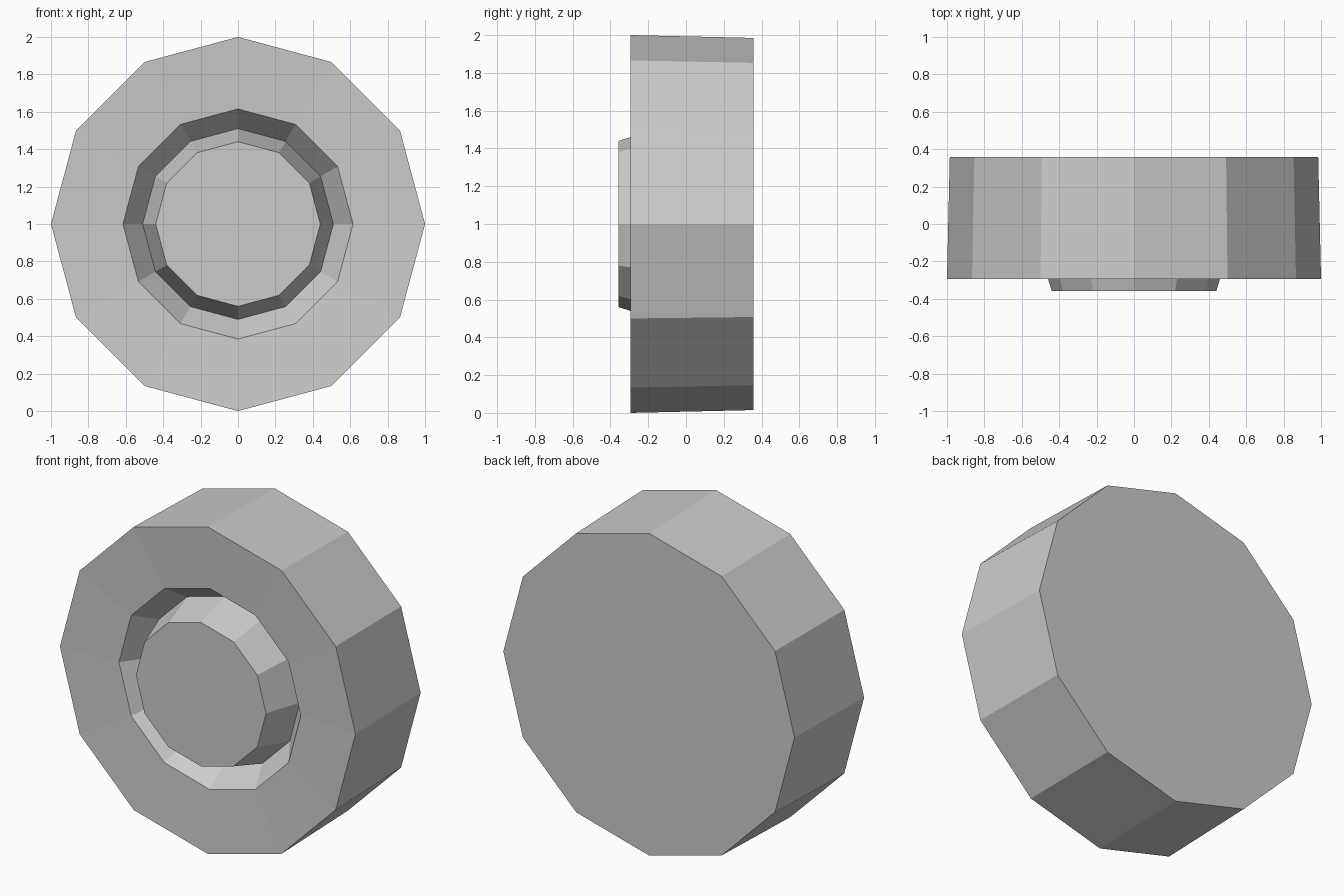
import bpy, bmesh
from math import cos, sin, tau

if "Cube" in bpy.data.objects:
    bpy.data.objects.remove(bpy.data.objects["Cube"])

SIDES = 12
CENTRE_Z = 1.0


def lathe(name, profile):
    """Revolve (radius, y) points around the axle and cap both ends."""
    bm = bmesh.new()
    rings = []
    for r, y in profile:
        rings.append([bm.verts.new((r * cos(tau * i / SIDES), y,
                                    CENTRE_Z + r * sin(tau * i / SIDES)))
                      for i in range(SIDES)])
    for a, b in zip(rings, rings[1:]):
        for i in range(SIDES):
            j = (i + 1) % SIDES
            bm.faces.new((a[i], a[j], b[j], b[i]))
    bm.faces.new(rings[0])
    bm.faces.new(rings[-1])
    bmesh.ops.recalc_face_normals(bm, faces=bm.faces)
    mesh = bpy.data.meshes.new(name)
    bm.to_mesh(mesh)
    bm.free()
    obj = bpy.data.objects.new(name, mesh)
    bpy.context.collection.objects.link(obj)
    return obj


# Wheel: back cap, tread, front sidewall, sloped groove, raised hub cap
lathe("wheel", [
    (0.985, 0.358),    # back edge of tread
    (1.0, -0.293),     # front edge of tread
    (0.615, -0.272),   # inner edge of sidewall
    (0.51, -0.13),     # groove bottom
    (0.44, -0.358),    # hub front edge
])
